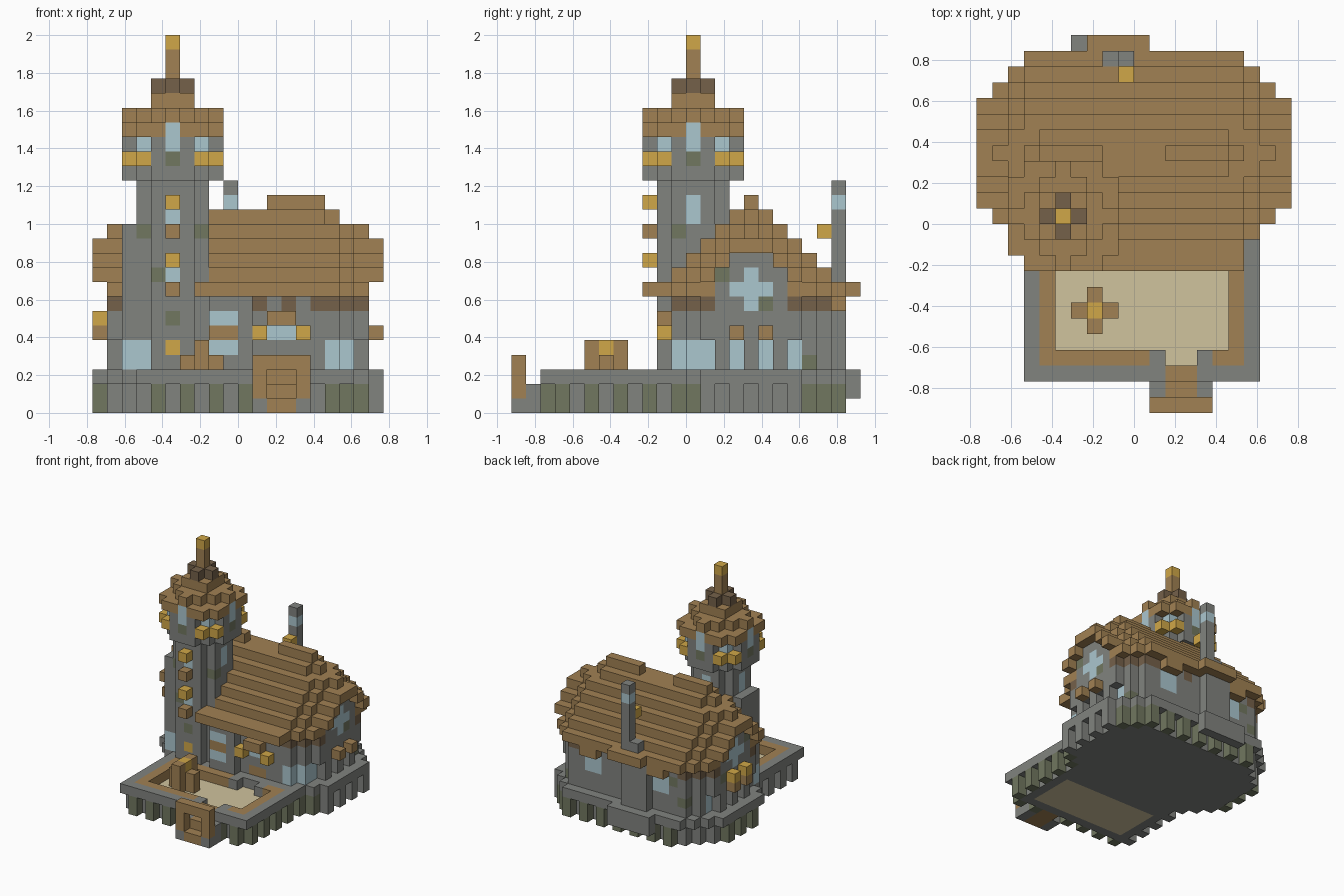
import bpy, bmesh, random
from mathutils import Vector

if "Cube" in bpy.data.objects:
    bpy.data.objects.remove(bpy.data.objects["Cube"], do_unlink=True)

random.seed(4)
U = 2 / 26                       # edge of one block
COLOURS = {
    "timber": (161, 129, 83), "dark_timber": (117, 97, 74),
    "stone": (129, 131, 127), "mossy_stone": (113, 119, 96),
    "brass": (208, 167, 72), "glass": (171, 199, 207), "sand": (208, 195, 157),
}
NAMES = list(COLOURS)


def linear(c):
    c /= 255
    return c / 12.92 if c < 0.04 else ((c + 0.055) / 1.055) ** 2.4


def make_material(name):
    m = bpy.data.materials.new(name)
    m.use_nodes = True
    rgba = (*[linear(c) for c in COLOURS[name]], 1)
    m.diffuse_color = rgba
    bsdf = m.node_tree.nodes["Principled BSDF"]
    bsdf.inputs["Base Color"].default_value = rgba
    bsdf.inputs["Roughness"].default_value = 0.9
    return m


MATERIALS = [make_material(n) for n in NAMES]
blocks = {}                      # (i, j, k) -> (part, colour)


def put(part, colour, i, j, k):
    """Fill an inclusive range of blocks; each axis is a number or a pair."""
    spans = [(a, a) if isinstance(a, int) else a for a in (i, j, k)]
    for x in range(spans[0][0], spans[0][1] + 1):
        for y in range(spans[1][0], spans[1][1] + 1):
            for z in range(spans[2][0], spans[2][1] + 1):
                blocks[x, y, z] = (part, colour)


def stone():
    return "mossy_stone" if random.random() < 0.09 else "stone"


def limit(j):
    """Inset of the rounded house plan at row j."""
    return max(0, j - 19, min(13 - j, 3))


# Terrace: overhanging rim, inset base and alternating piers
plan = {(i, j) for j in range(9, 23) for i in range(limit(j), 20 - limit(j))}
plan |= {(i, j) for j in range(2, 11) for i in range(3, 18)}
for i, j in sorted(plan):
    edge = any((i + a, j + b) not in plan for a, b in ((1, 0), (-1, 0), (0, 1), (0, -1)))
    put("terrace", "stone", i, j, 2)
    if not edge:
        put("terrace", "stone", i, j, (0, 1))
    elif (i + j) % 2 == 0:
        put("terrace_piers", "mossy_stone" if i % 4 < 3 else "stone", i, j, (0, 1))
put("terrace", "stone", (6, 10), 23, (1, 2))

# Sunken courtyard with timber border and path
put("courtyard_border", "timber", (4, 16), (3, 9), 2)
for j in ((2, 3), 9):
    for i in (11, 14):
        put("terrace", "stone", i, j, 2)
put("courtyard_floor", "sand", (5, 15), (4, 8), (0, 1))
put("courtyard_floor", "sand", (12, 13), (3, 9), 1)
for i, j in [(i, j) for i in range(5, 16) for j in range(4, 9)] + [(i, j) for i in (12, 13) for j in (3, 9)]:
    del blocks[i, j, 2]

# Entrance steps and gate
for j in range(3):
    put("entrance_steps", "timber", (12, 13), j, (0, j))
for i in (11, 14):
    put("gate_footing", "stone", i, 0, 0)
    put("gate_footing", "stone", i, 1, (0, 1))
    put("gate", "timber", i, 0, (1, 3))
put("gate", "timber", (11, 14), 0, 3)

# Well with lamp
for j in (5, 7):
    put("well", "timber", 7, j, (2, 4))
for i in (6, 8):
    put("well", "timber", i, 6, (2, 3))
put("well_lamp", "brass", 7, 6, (2, 4))

# House walls with windows, recessed side lights and dark eaves beams
for j in range(11, 22):
    for i in range(limit(j) + 1, 19 - limit(j)):
        for k in range(3, 8):
            colour = stone()
            side = k < 5 and j in (13, 15, 17, 19)
            if side and i in (1, 18):
                continue
            if side and i in (2, 17) or k < 5 and j < 13 and i in (2, 3, 16, 17):
                colour = "glass"
            elif k in (5, 6) and j == 21 and i in (5, 6, 13, 14):
                colour = "glass"
            elif k == 7 and (j < 14 or j > 18) and (i < 4 or i > 15 or i % 2):
                colour = "dark_timber"
            put("house_walls", colour, i, j, k)
for i in (5, 13):
    put("rear_awnings", "timber", (i, i + 1), 22, 7)

# Stepped roof whose ends drop in a rounded verge over recessed gables
for j in range(9, 23):
    d = abs(j - 16)
    for i in range(limit(j), 20 - limit(j)):
        if j < 11 and i < 7:
            continue
        e = min(i, 19 - i)
        drop = (2, 2, 1, int(d < 2))[e] if e < 4 else 0
        top = max(8, 14 - max(d, 1) - drop)
        if d == 0 and e in (1, 3):
            top += 1
        put("house_roof", "timber", i, j, (top if e == 0 else 8, top))
        if e == 1 and d < 3:
            for k in range(8, top):
                put("gable_walls", stone(), i, j, k)
for i in (4, 12):
    put("house_roof", "timber", (i, i + 3), 16, 14)
put("house_roof", "timber", (7, 10), 23, 8)

# Cross-shaped gable windows and side brackets
for i in (1, 18):
    put("gable_window", "glass", i, (15, 17), 8)
    put("gable_window", "glass", i, 16, (7, 9))
for j in (15, 17):
    for i in (0, 19):
        put("side_brackets", "timber", i, j, 5)
    put("side_lanterns", "brass", 0, j, 6)

# House front: bay, fanlight, awning and lanterns
put("front_bay", "stone", (8, 10), (10, 11), (3, 7))
for k in (4, 6):
    put("bay_window", "glass", (8, 9), 10, k)
put("bay_sill", "timber", (8, 9), 10, 5)
put("front_door", "timber", (12, 13), 11, 3)
put("fanlight", "glass", (12, 13), 11, 5)
put("awning", "timber", (12, 13), 10, 6)
for i in (11, 14):
    put("door_lanterns", "brass", i, 10, 5)

# Chimney and its breast on the rear wall
put("chimney", "stone", (7, 9), 22, (3, 7))
put("chimney", "stone", 9, 22, (8, 15))
put("chimney", "stone", 8, 22, (8, 9))
put("chimney_vent", "glass", 9, 22, 14)
put("chimney_lamp", "brass", 9, 21, 12)

# Tower, laid out around its axis
AX, AY = 5, 12


def disc(part, colour, reach, span, k0, k1):
    for a in range(-reach, reach + 1):
        for b in range(-reach, reach + 1):
            if abs(a) + abs(b) <= span:
                put(part, colour, AX + a, AY + b, (k0, k1))


disc("tower_shaft", "stone", 2, 3, 3, 15)
put("tower_buttress", "stone", 2, (11, 13), (3, 12))
disc("tower_head", "stone", 3, 4, 16, 18)
disc("tower_roof", "timber", 3, 5, 19, 19)
disc("tower_roof", "timber", 3, 3, 20, 20)
disc("tower_roof", "timber", 1, 2, 21, 21)
disc("tower_cap", "dark_timber", 1, 1, 22, 22)
put("spire", "timber", AX, AY, (23, 24))
put("spire_tip", "brass", AX, AY, 25)

# Tower windows on four sides, corner windows and corner lanterns
for a, b in ((1, 0), (-1, 0), (0, 1), (0, -1)):
    put("tower_windows", "glass", AX + 2 * a, AY + 2 * b, (13, 14))
    put("tower_windows", "glass", AX + 3 * a, AY + 3 * b, (18, 19))
    put("tower_head", "mossy_stone", AX + 3 * a, AY + 3 * b, 17)
for a in (1, -1):
    for b in (1, -1):
        put("tower_windows", "glass", AX + 2 * a, AY + 2 * b, 18)
        put("tower_lanterns", "brass", AX + 3 * a, AY + 2 * b, 17)
        put("tower_lanterns", "brass", AX + 2 * a, AY + 3 * b, 17)

# Tower front: lanterns above windows, sills below, moss and ground windows
put("tower_windows", "glass", AX, 10, (9, 10))
for k in (10, 14):
    put("front_lanterns", "brass", AX, 9, k)
    put("front_sills", "timber", AX, 9, k - 2)
put("front_lanterns", "brass", AX, 10, 4)
for i, j, k in ((3, 11, 12), (7, 11, 12), (4, 10, 9), (5, 10, 6)):
    put("tower_shaft", "mossy_stone", i, j, k)
put("tower_windows", "glass", (2, 3), 11, (3, 4))

# Turn the visible block sides into one mesh per part
meshes = {}
for cell, (part, colour) in blocks.items():
    bm, verts = meshes.setdefault(part, (bmesh.new(), {}))
    for axis in range(3):
        for side in (0, 1):
            step = [0, 0, 0]
            step[axis] = 2 * side - 1
            if tuple(c + s for c, s in zip(cell, step)) in blocks:
                continue
            ring = []
            for p, q in ((0, 0), (1, 0), (1, 1), (0, 1)):
                c = list(cell)
                c[axis] += side
                c[(axis + 1) % 3] += p
                c[(axis + 2) % 3] += q
                key = tuple(c)
                if key not in verts:
                    verts[key] = bm.verts.new((Vector(key) - Vector((10, 12, 0))) * U)
                ring.append(verts[key])
            face = bm.faces.new(ring if side else ring[::-1])
            face.material_index = NAMES.index(colour)

for part, (bm, verts) in meshes.items():
    mesh = bpy.data.meshes.new(part)
    for m in MATERIALS:
        mesh.materials.append(m)
    bm.to_mesh(mesh)
    bm.free()
    bpy.context.collection.objects.link(bpy.data.objects.new(part, mesh))
